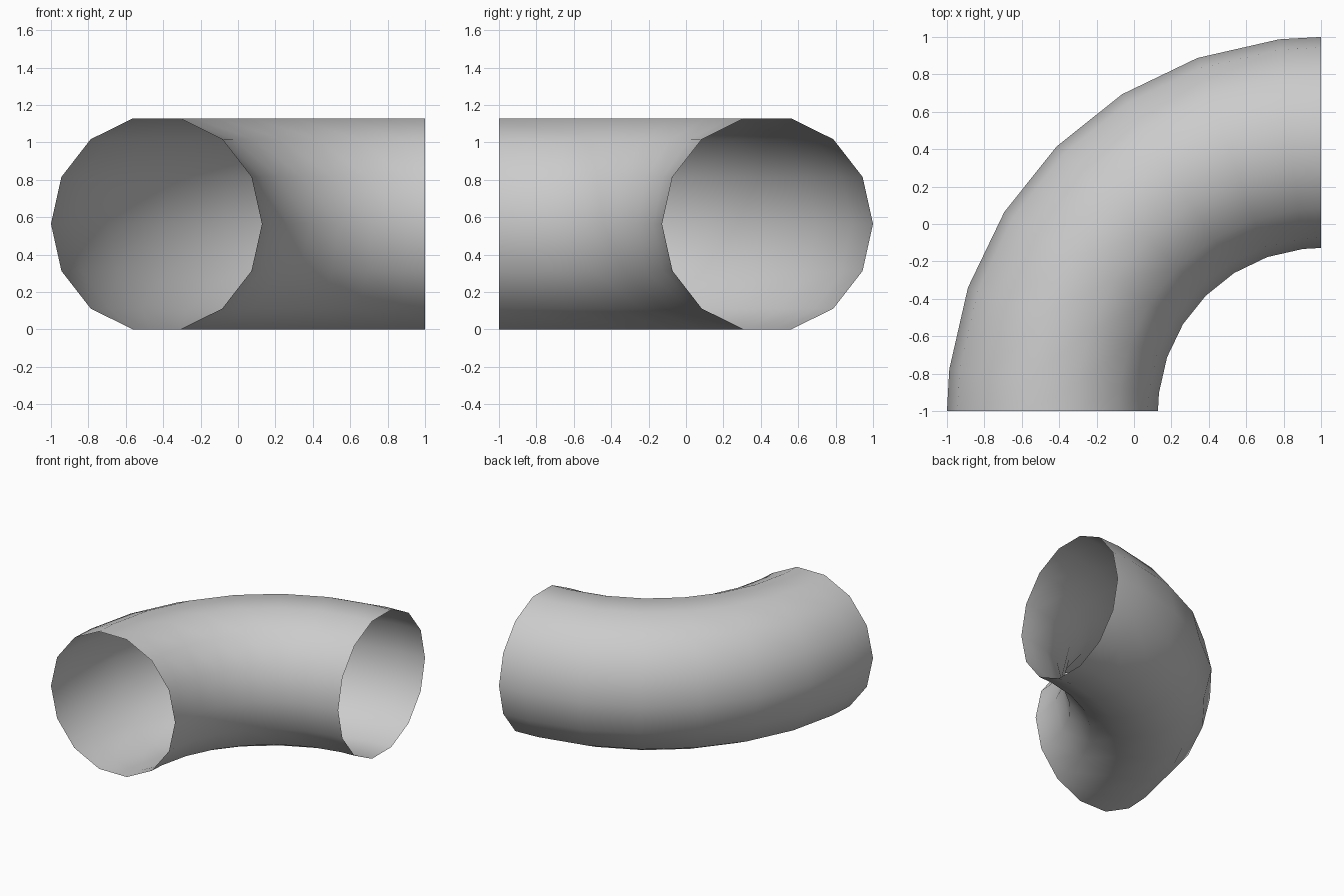
import bpy, bmesh
from math import sin, cos, pi, radians

if "Cube" in bpy.data.objects:
    bpy.data.objects.remove(bpy.data.objects["Cube"])

# Open-ended quarter-turn pipe, swept about a vertical axis at (1, -1)
SIDES = 14
BEND_R = 1.436          # axis to pipe centre line
RX, RZ = 0.564, 0.579   # pipe radii across and up
MID_Z = RZ * cos(pi / SIDES)

# Half-length segments at both ends, full 90/7 degree segments between
step = 90 / 7
angles = [0] + [step * (i + 0.5) for i in range(7)] + [90]

bm = bmesh.new()
rings = []
for a in map(radians, angles):
    ring = []
    for j in range(SIDES):
        t = 2 * pi * j / SIDES
        r = BEND_R + RX * cos(t)
        ring.append(bm.verts.new((1 - r * cos(a), -1 + r * sin(a), MID_Z + RZ * sin(t))))
    rings.append(ring)

for r0, r1 in zip(rings, rings[1:]):
    for j in range(SIDES):
        k = (j + 1) % SIDES
        f = bm.faces.new((r0[j], r1[j], r1[k], r0[k]))
        f.smooth = True

# Outward-facing normals
bm.normal_update()
top = max(bm.faces, key=lambda f: f.calc_center_median().z)
if top.normal.z < 0:
    bmesh.ops.reverse_faces(bm, faces=bm.faces[:])

mesh = bpy.data.meshes.new("pipe_bend")
bm.to_mesh(mesh)
bm.free()
pipe = bpy.data.objects.new("pipe_bend", mesh)
bpy.context.collection.objects.link(pipe)
